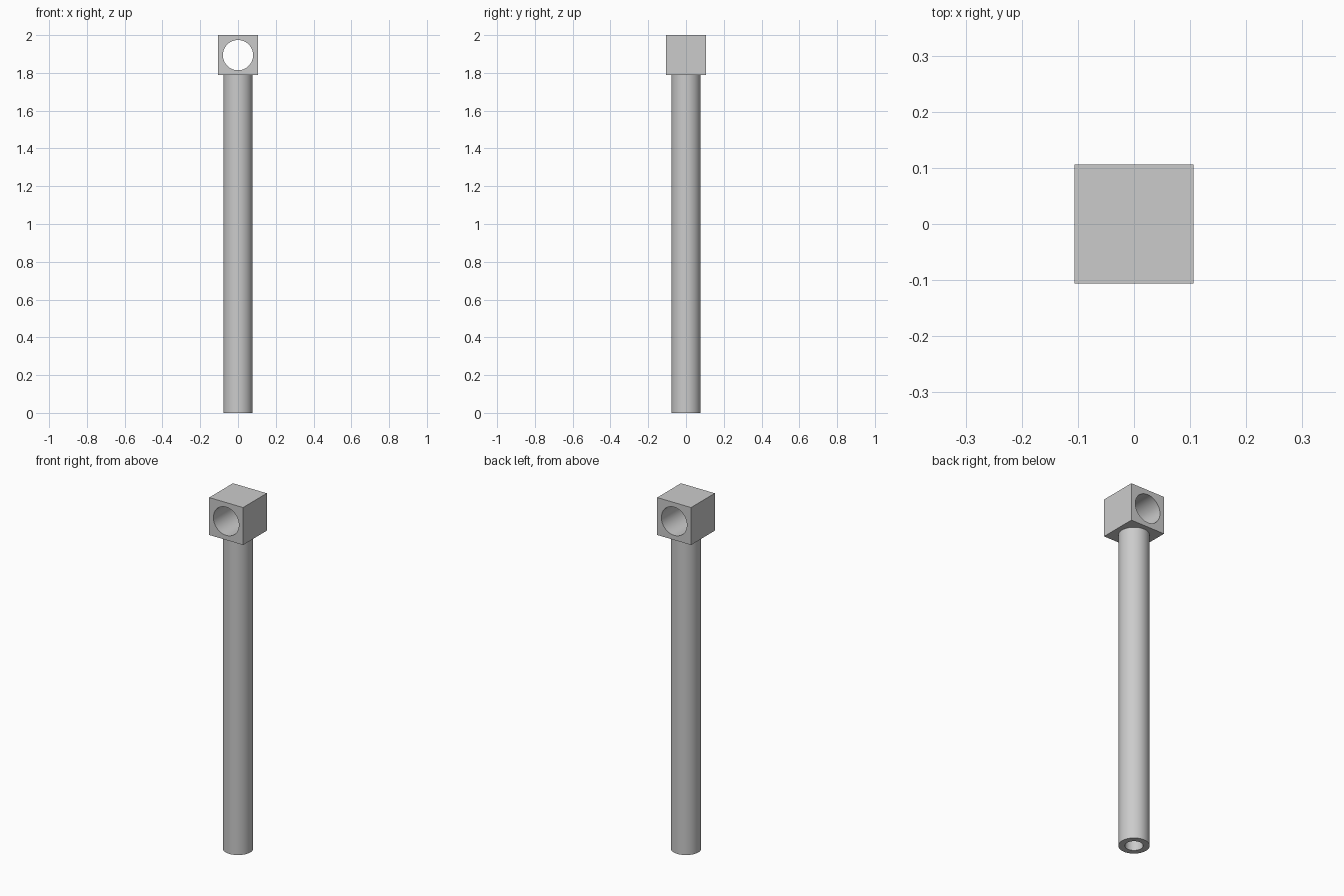
import bpy, math

cube = bpy.data.objects.get("Cube")
if cube:
    bpy.data.objects.remove(cube, do_unlink=True)

TOP, SIDE = 2.0, 0.212          # overall height, head block size
BASE = TOP - SIDE               # underside of the head block
SHAFT_R, BORE_R, HOLE_R = 0.078, 0.046, 0.08

grey = bpy.data.materials.new("plain grey")
grey.use_nodes = True
colour = (0.6, 0.6, 0.6, 1)
grey.diffuse_color = colour
grey.node_tree.nodes["Principled BSDF"].inputs["Base Color"].default_value = colour


def cylinder(name, radius, depth, location, rotation=(0, 0, 0)):
    bpy.ops.mesh.primitive_cylinder_add(vertices=64, radius=radius, depth=depth,
                                        location=location, rotation=rotation)
    ob = bpy.context.object
    ob.name = name
    ob.data.materials.append(grey)
    return ob


def cut(target, cutter):
    """Subtract the cutter, remove it, then smooth the round walls."""
    mod = target.modifiers.new("cut", 'BOOLEAN')
    mod.operation, mod.solver, mod.object = 'DIFFERENCE', 'EXACT', cutter
    bpy.ops.object.select_all(action='DESELECT')
    target.select_set(True)
    bpy.context.view_layer.objects.active = target
    bpy.ops.object.modifier_apply(modifier=mod.name)
    bpy.data.objects.remove(cutter, do_unlink=True)
    bpy.ops.object.shade_smooth_by_angle(angle=math.radians(30))


# Hollow shaft, closed at the top by the head block
shaft = cylinder("shaft", SHAFT_R, BASE, (0, 0, BASE / 2))
cut(shaft, cylinder("bore_cutter", BORE_R, BASE + 0.2, (0, 0, BASE / 2)))

# Head block with a round hole from front to back
bpy.ops.mesh.primitive_cube_add(size=SIDE, location=(0, 0, TOP - SIDE / 2))
head = bpy.context.object
head.name = "head_block"
head.data.materials.append(grey)
cut(head, cylinder("hole_cutter", HOLE_R, SIDE * 2, (0, 0, TOP - SIDE / 2),
                   (math.pi / 2, 0, 0)))
